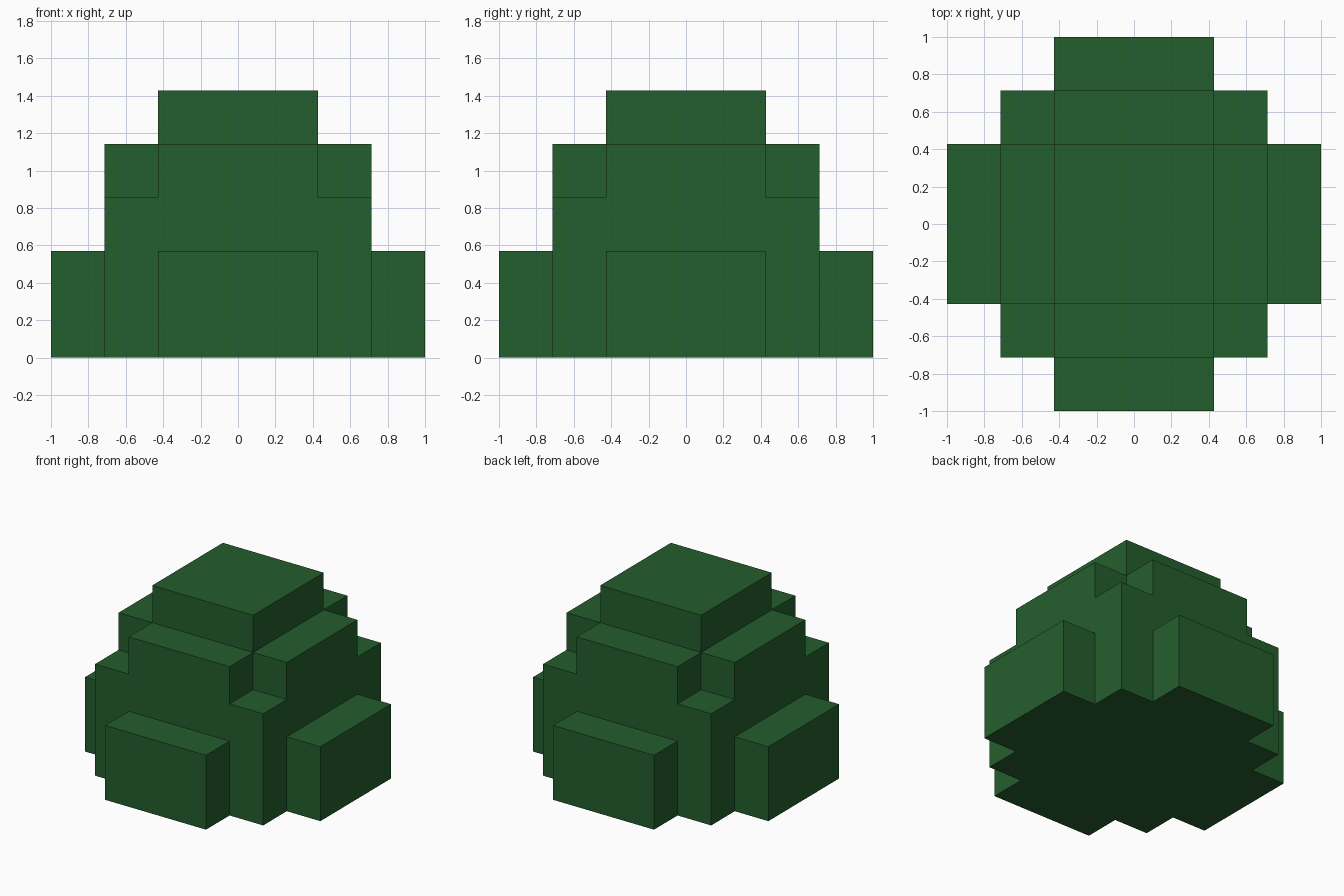
import bpy, bmesh
from mathutils import Vector

if "Cube" in bpy.data.objects:
    bpy.data.objects.remove(bpy.data.objects["Cube"])

U = 2 / 7                                            # one block
BANDS = [-3.5 * U, -2.5 * U, -1.5 * U, 1.5 * U, 2.5 * U, 3.5 * U]
LEVELS = [0, 2 * U, 3 * U, 4 * U, 5 * U]
# filled levels by (larger, smaller) distance from the centre band
HEIGHT = {(0, 0): 4, (1, 0): 3, (1, 1): 2, (2, 0): 1}


def filled(i, j, k):
    a, b = abs(i - 2), abs(j - 2)
    return 0 <= k < HEIGHT.get((max(a, b), min(a, b)), 0)


# Stepped bush: outer faces only, where a filled cell meets an empty one
bm = bmesh.new()
axes = (BANDS, BANDS, LEVELS)
for i in range(5):
    for j in range(5):
        for k in range(4):
            if not filled(i, j, k):
                continue
            cell = (i, j, k)
            for ax in range(3):
                for side in (0, 1):
                    near = list(cell)
                    near[ax] += 2 * side - 1
                    if filled(*near):
                        continue
                    u, v = (ax + 1) % 3, (ax + 2) % 3
                    ring = []
                    for du, dv in ((0, 0), (1, 0), (1, 1), (0, 1)):
                        p = Vector()
                        p[ax] = axes[ax][cell[ax] + side]
                        p[u] = axes[u][cell[u] + du]
                        p[v] = axes[v][cell[v] + dv]
                        ring.append(bm.verts.new(p))
                    bm.faces.new(ring if side else ring[::-1])

# Weld the shell and merge flat neighbours into single faces
bmesh.ops.remove_doubles(bm, verts=bm.verts[:], dist=1e-4)
bmesh.ops.dissolve_limit(bm, angle_limit=0.01, verts=bm.verts[:], edges=bm.edges[:])
mesh = bpy.data.meshes.new("bush")
bm.to_mesh(mesh)
bm.free()

green = bpy.data.materials.new("dark leaf green")
green.diffuse_color = (0.0176, 0.112, 0.0265, 1)
green.use_nodes = True
green.node_tree.nodes["Principled BSDF"].inputs["Base Color"].default_value = green.diffuse_color
mesh.materials.append(green)
bush = bpy.data.objects.new("bush", mesh)
bpy.context.collection.objects.link(bush)
